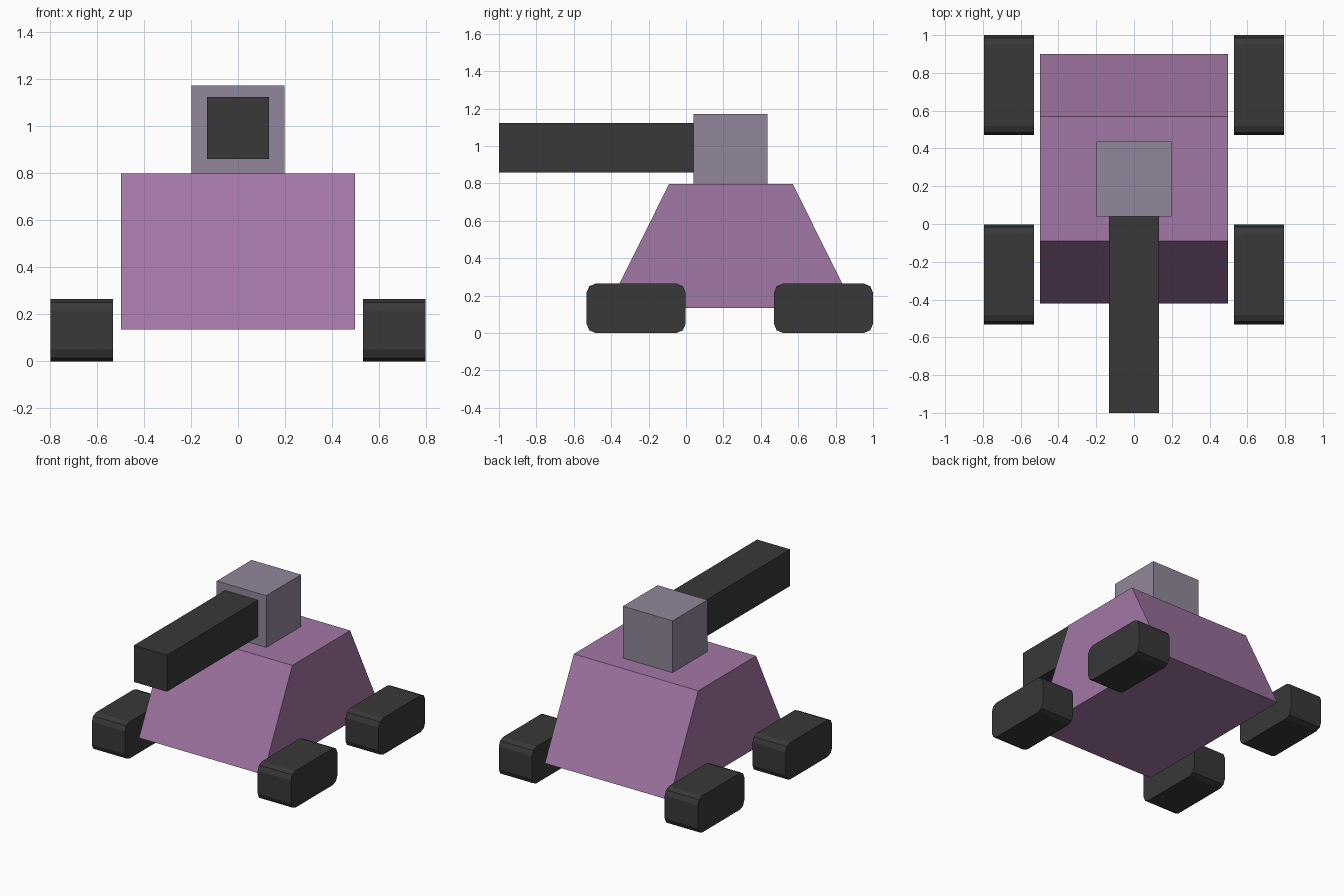
import bpy
import bmesh

if "Cube" in bpy.data.objects:
    bpy.data.objects.remove(bpy.data.objects["Cube"])


def material(name, rgb):
    m = bpy.data.materials.new(name)
    m.diffuse_color = (*rgb, 1.0)
    m.use_nodes = True
    m.node_tree.nodes["Principled BSDF"].inputs["Base Color"].default_value = m.diffuse_color
    return m


purple = material("purple", (0.365, 0.185, 0.38))
grey = material("mauve grey", (0.285, 0.245, 0.325))
black = material("dark grey", (0.040, 0.040, 0.040))


def prism(name, profile, x0, x1, mat):
    """Extrude a closed (y, z) profile along x."""
    bm = bmesh.new()
    face = bm.faces.new([bm.verts.new((x0, y, z)) for y, z in profile])
    ext = bmesh.ops.extrude_face_region(bm, geom=[face])
    verts = [g for g in ext["geom"] if isinstance(g, bmesh.types.BMVert)]
    bmesh.ops.translate(bm, verts=verts, vec=(x1 - x0, 0, 0))
    bmesh.ops.recalc_face_normals(bm, faces=bm.faces)
    mesh = bpy.data.meshes.new(name)
    bm.to_mesh(mesh)
    bm.free()
    mesh.materials.append(mat)
    obj = bpy.data.objects.new(name, mesh)
    bpy.context.collection.objects.link(obj)
    return obj


def rect(y0, y1, z0, z1):
    return [(y0, z0), (y1, z0), (y1, z1), (y0, z1)]


def rounded_rect(y0, y1, z0, z1, r):
    """Rectangle with each corner rounded by two segments."""
    k = r * (1 - 0.5 ** 0.5)
    return [(y0 + r, z0), (y1 - r, z0), (y1 - k, z0 + k), (y1, z0 + r),
            (y1, z1 - r), (y1 - k, z1 - k), (y1 - r, z1), (y0 + r, z1),
            (y0 + k, z1 - k), (y0, z1 - r), (y0, z0 + r), (y0 + k, z0 + k)]


# Sloped hull, turret block and gun barrel
prism("hull", [(-0.42, 0.135), (0.90, 0.135), (0.57, 0.798), (-0.09, 0.798)],
      -0.497, 0.497, purple)
prism("turret", rect(0.04, 0.437, 0.775, 1.172), -0.198, 0.198, grey)
prism("barrel", rect(-1.0, 0.06, 0.858, 1.122), -0.132, 0.132, black)

# Four separate rounded track blocks
for end, y0 in (("front", -0.532), ("back", 0.47)):
    for side, x0 in (("left", -0.795), ("right", 0.53)):
        prism(f"{end}_{side}_track", rounded_rect(y0, y0 + 0.53, 0, 0.265, 0.05),
              x0, x0 + 0.265, black)
